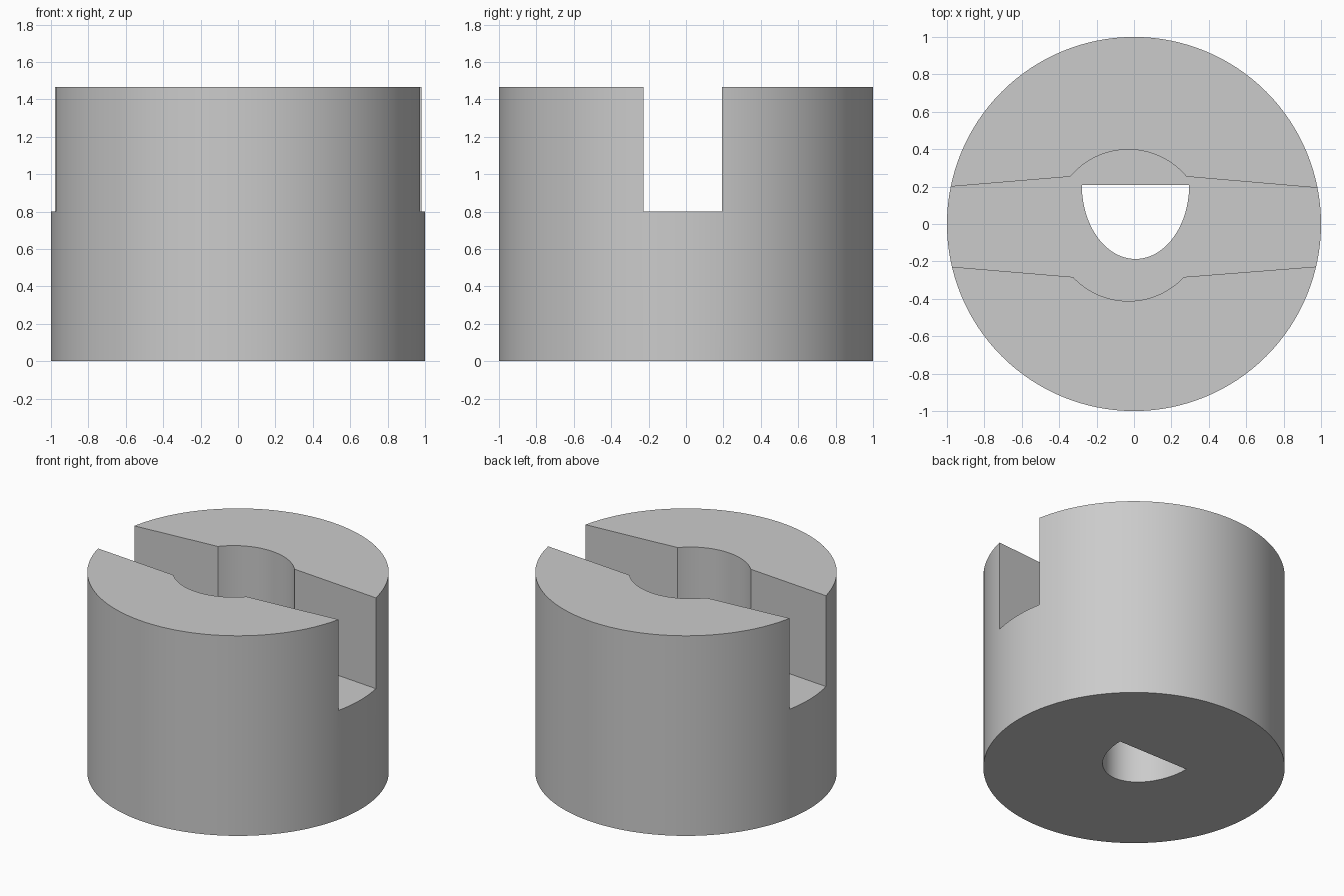
import bpy, bmesh, math

cube = bpy.data.objects.get("Cube")
if cube:
    bpy.data.objects.remove(cube, do_unlink=True)

HEIGHT, FLOOR = 1.465, 0.80

grey = bpy.data.materials.new("plain grey")
grey.use_nodes = True
grey.diffuse_color = (0.6, 0.6, 0.6, 1)
grey.node_tree.nodes["Principled BSDF"].inputs["Base Color"].default_value = (0.6, 0.6, 0.6, 1)


def arc(cx, cy, rx, ry, start, end, steps):
    """Points along an elliptical arc, angles in degrees."""
    angles = [math.radians(start + (end - start) * i / steps) for i in range(steps + 1)]
    return [(cx + rx * math.cos(a), cy + ry * math.sin(a)) for a in angles]


def prism(name, outline, bottom, top):
    """Extrude a flat counter-clockwise outline upwards."""
    bm = bmesh.new()
    base = bm.faces.new([bm.verts.new((x, y, bottom)) for x, y in outline])
    extruded = bmesh.ops.extrude_face_region(bm, geom=[base], use_keep_orig=True)
    verts = [v for v in extruded["geom"] if isinstance(v, bmesh.types.BMVert)]
    bmesh.ops.translate(bm, verts=verts, vec=(0, 0, top - bottom))
    bmesh.ops.recalc_face_normals(bm, faces=bm.faces)
    mesh = bpy.data.meshes.new(name)
    bm.to_mesh(mesh)
    bm.free()
    mesh.materials.append(grey)
    obj = bpy.data.objects.new(name, mesh)
    bpy.context.collection.objects.link(obj)
    return obj


# Round body
body = prism("slotted_body", arc(0, 0, 1, 1, 0, 360, 128)[:-1], 0, HEIGHT)

# Cross slot that widens towards a round pocket in the middle
slot_outline = [(1.1, 0.183)]
slot_outline += arc(-0.03, -0.007, 0.405, 0.405, 40, 140, 32)
slot_outline += [(-1.1, 0.19), (-1.1, -0.218)]
slot_outline += arc(-0.03, -0.007, 0.405, 0.405, 223, 317, 32)
slot_outline += [(1.1, -0.218)]
slot = prism("slot_cutter", slot_outline, FLOOR, HEIGHT + 0.2)

# D-shaped shaft hole through the floor
hole = prism("shaft_hole_cutter", arc(0.008, 0.208, 0.287, 0.395, 180, 360, 48), -0.2, FLOOR + 0.2)

bpy.ops.object.select_all(action="DESELECT")
body.select_set(True)
bpy.context.view_layer.objects.active = body
for cutter in (slot, hole):
    cut = body.modifiers.new(cutter.name, "BOOLEAN")
    cut.operation = "DIFFERENCE"
    cut.solver = "EXACT"
    cut.object = cutter
    bpy.ops.object.modifier_apply(modifier=cut.name)
    bpy.data.objects.remove(cutter, do_unlink=True)

bpy.ops.object.shade_smooth_by_angle(angle=math.radians(25))
